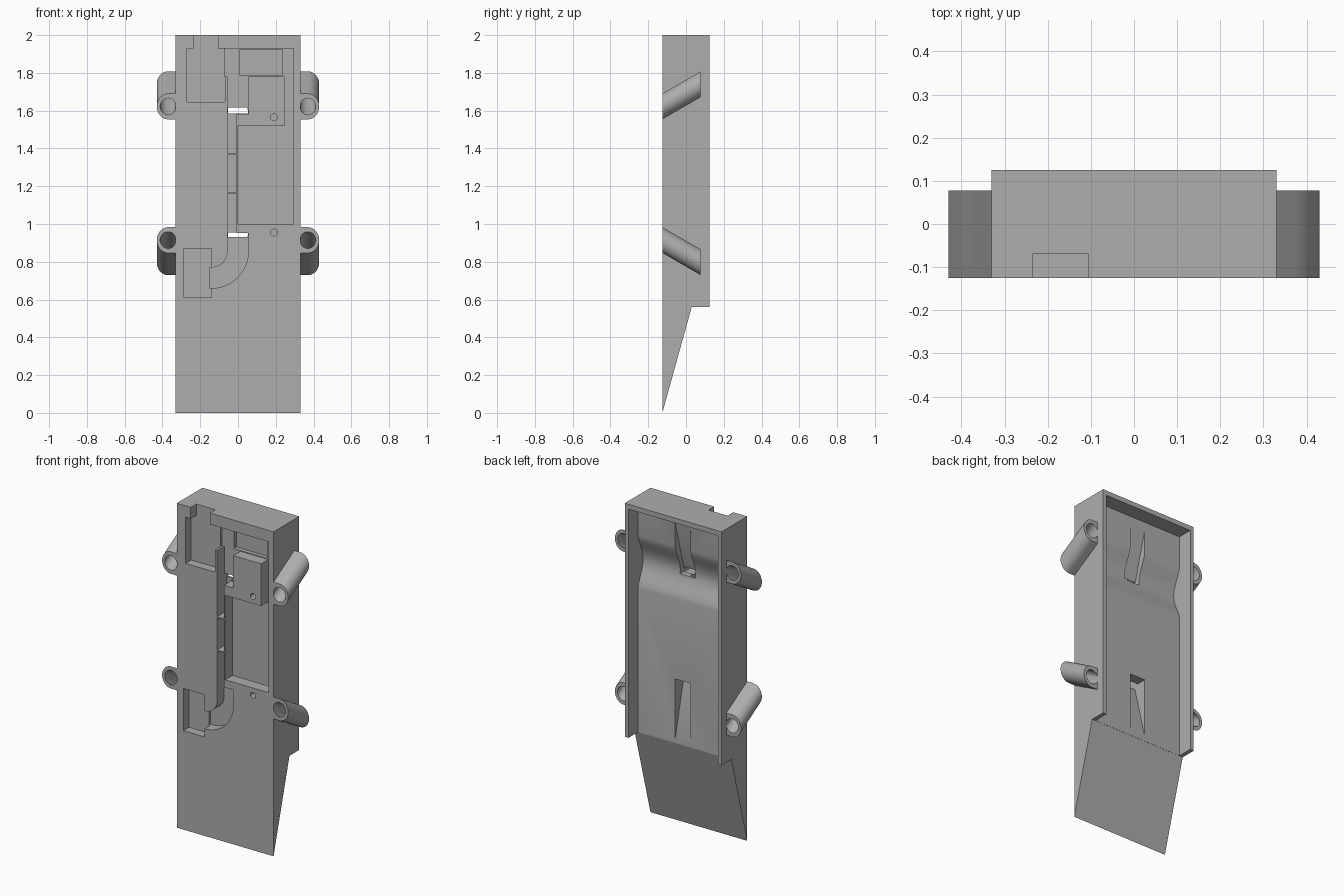
import bpy, bmesh
from math import sin, cos, pi, radians

if "Cube" in bpy.data.objects:
    bpy.data.objects.remove(bpy.data.objects["Cube"])

GREY = (0.42, 0.42, 0.42, 1)
grey = bpy.data.materials.new("plain grey")
grey.use_nodes = True
grey.diffuse_color = GREY
grey.node_tree.nodes["Principled BSDF"].inputs["Base Color"].default_value = GREY

FRONT, BACK, FLOOR = -0.125, 0.125, 0.031


def prism(name, pts, a, b, along="y", shear=0):
    """Extrude an outline from a to b: (x, z) points along y, or (y, z) points along x."""
    bm = bmesh.new()
    rings = []
    for t in (a, b):
        dz = shear * (t - FRONT)
        rings.append([bm.verts.new((p, t, q + dz) if along == "y" else (t, p, q + dz))
                      for p, q in pts])
    lo, hi = rings
    bm.faces.new(lo)
    bm.faces.new(hi[::-1])
    n = len(pts)
    for i in range(n):
        j = (i + 1) % n
        bm.faces.new((lo[i], hi[i], hi[j], lo[j]))
    bmesh.ops.recalc_face_normals(bm, faces=bm.faces)
    mesh = bpy.data.meshes.new(name)
    bm.to_mesh(mesh)
    bm.free()
    mesh.materials.append(grey)
    obj = bpy.data.objects.new(name, mesh)
    bpy.context.collection.objects.link(obj)
    return obj


def cut(target, cutter):
    """Subtract the cutter for good and throw it away."""
    cutter.hide_render = True
    mod = target.modifiers.new("cut", "BOOLEAN")
    mod.operation, mod.solver, mod.object = "DIFFERENCE", "EXACT", cutter
    bpy.context.view_layer.objects.active = target
    bpy.ops.object.modifier_apply(modifier=mod.name)
    bpy.data.objects.remove(cutter)


def arc(cx, cz, rx, rz, start, end, steps):
    angles = [radians(start + (end - start) * i / steps) for i in range(steps + 1)]
    return [(cx + rx * cos(a), cz + rz * sin(a)) for a in angles]


def smooth(obj):
    bpy.ops.object.select_all(action="DESELECT")
    obj.select_set(True)
    bpy.context.view_layer.objects.active = obj
    bpy.ops.object.shade_smooth_by_angle(angle=radians(30))


# Main body with a wedge-shaped foot
body = prism("body", [(FRONT, 0), (FRONT, 2), (BACK, 2), (BACK, 0.56), (0.03, 0.56)],
             -0.33, 0.33, "x")

# Open back tray with a rounded cross groove
groove = [(FLOOR - 0.05 * sin(pi * i / 16) ** 1.5, 1.45 + 0.02 * i) for i in range(17)]
tray = [(FLOOR, 0.5)] + groove + [(FLOOR, 1.97), (0.2, 1.97), (0.2, 0.5)]
cut(body, prism("tray_cutter", tray, -0.305, 0.305, "x"))

# Ramped slots in the tray floor
for shallow, deep in ((1.92, 1.585), (0.59, 0.955)):
    ramp = [(0.05, shallow), (FLOOR, shallow), (-0.06, deep), (0.05, deep)]
    cut(body, prism("ramp_cutter", ramp, -0.052, 0.052, "x"))

# Front pockets: x range, z range, floor depth
pockets = [
    (-0.235, -0.105, 1.90, 2.05, -0.07),    # top notch
    (-0.27, -0.07, 1.645, 1.93, -0.07),     # left pocket
    (-0.071, 0.295, 1.78, 1.93, -0.055),    # upper pocket
    (0.01, 0.235, 1.785, 1.925, -0.03),     # upper inner pocket
    (-0.055, 0.055, 1.58, 1.79, -0.055),    # neck
    (0.245, 0.295, 1.50, 1.79, -0.055),     # side gap
    (0.0, 0.295, 1.0, 1.52, -0.055),        # main pocket
    (-0.055, -0.008, 1.374, 1.59, -0.03),   # cable cells
    (-0.055, -0.008, 1.169, 1.366, -0.03),
    (-0.055, -0.008, 0.94, 1.161, -0.03),
    (-0.285, -0.14, 0.61, 0.87, -0.07),     # lower pocket
    (-0.052, 0.05, 1.587, 1.617, 0.02),     # upper opening
    (-0.052, 0.05, 0.93, 0.952, 0.02),      # lower opening
]
for x0, x1, z0, z1, depth in pockets:
    outline = [(x0, z0), (x1, z0), (x1, z1), (x0, z1)]
    cut(body, prism("pocket_cutter", outline, -0.2, depth))

# Curved cable channel
bend = ([(0.055, 0.95)] + arc(-0.14, 0.855, 0.195, 0.195, 0, -90, 16)
        + [(-0.15, 0.66), (-0.15, 0.77)]
        + arc(-0.14, 0.855, 0.085, 0.085, -90, 0, 12) + [(-0.055, 0.95)])
cut(body, prism("bend_cutter", bend, -0.2, -0.056))

# Screw holes
for z in (1.565, 0.955):
    ring = arc(0.19, z, 0.018, 0.018, 0, 345, 23)
    cut(body, prism("screw_cutter", ring, -0.2, -0.07))
smooth(body)

# Slanted mounting tubes on both sides
for side, label in ((1, "left"), (-1, "right")):
    for height, z, slope in (("upper", 1.622, 0.58), ("lower", 0.915, -0.58)):
        rim = ([(0.325, z - 0.068)] + arc(0.37, z, 0.06, 0.068, -90, 90, 20)
               + [(0.325, z + 0.068)])
        tube = prism(f"{height}_{label}_tube", [(side * x, q) for x, q in rim],
                     FRONT, 0.078, shear=slope)
        bore = arc(side * 0.37, z, 0.042, 0.044, 0, 350, 35)
        cut(tube, prism("bore_cutter", bore, -0.2, 0.2, shear=slope))
        smooth(tube)
